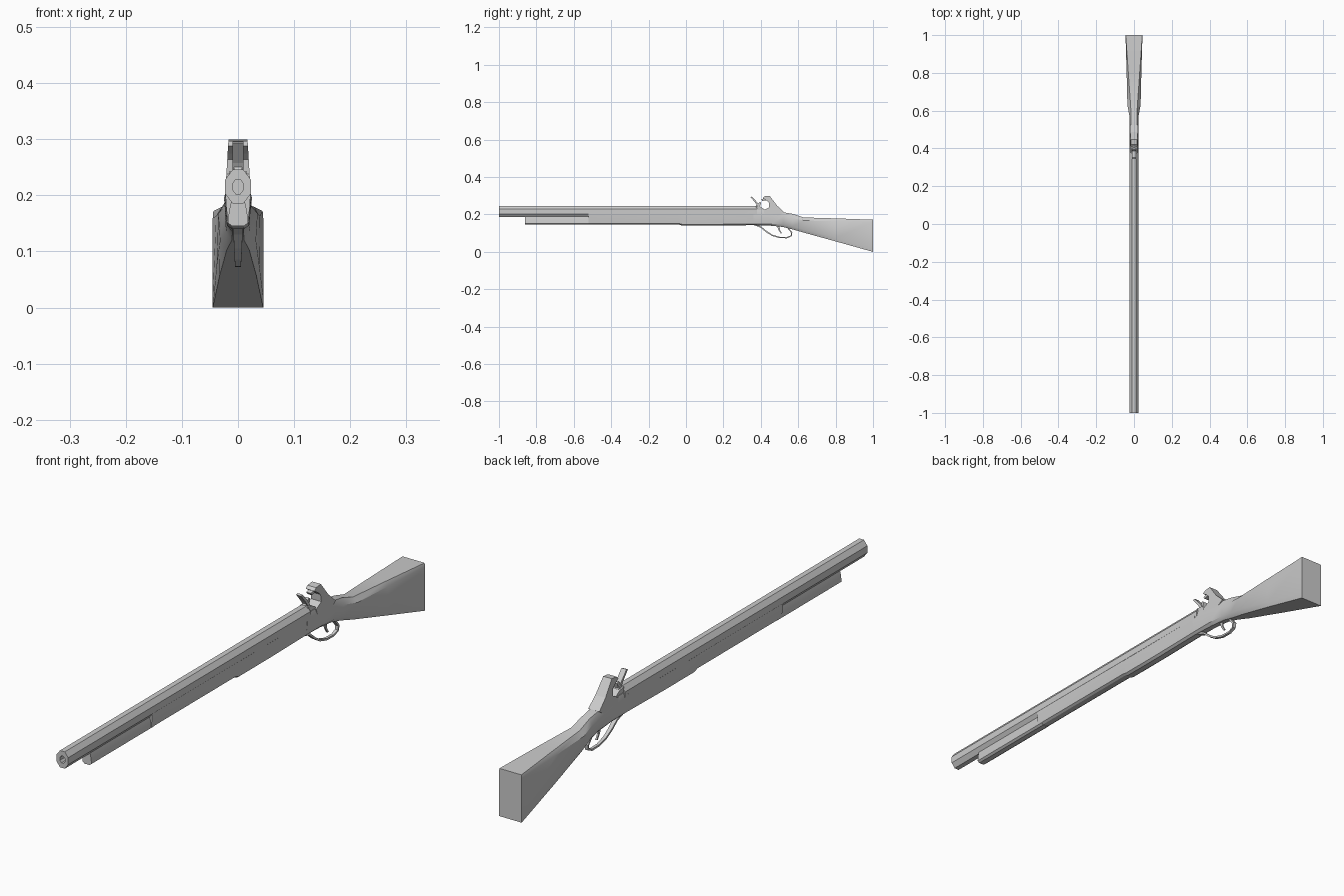
import bpy, bmesh, math


def make(name, bm, smooth=0):
    bmesh.ops.recalc_face_normals(bm, faces=bm.faces)
    me = bpy.data.meshes.new(name)
    bm.to_mesh(me)
    bm.free()
    ob = bpy.data.objects.new(name, me)
    bpy.context.collection.objects.link(ob)
    if smooth:
        bpy.ops.object.select_all(action='DESELECT')
        bpy.context.view_layer.objects.active = ob
        ob.select_set(True)
        bpy.ops.object.shade_smooth_by_angle(angle=math.radians(smooth))
    return ob


def loft(name, sections, smooth=0):
    """Each section: y, then (half width, z) pairs from bottom to top."""
    bm = bmesh.new()
    rings = []
    for y, *prof in sections:
        pts = [(w, z) for w, z in prof] + [(-w, z) for w, z in reversed(prof)]
        rings.append([bm.verts.new((x, y, z)) for x, z in pts])
    n = len(rings[0])
    for a, b in zip(rings, rings[1:]):
        for i in range(n):
            j = (i + 1) % n
            bm.faces.new((a[i], a[j], b[j], b[i]))
    bm.faces.new(rings[0])
    bm.faces.new(rings[-1])
    return make(name, bm, smooth)


def plate(name, pts, hw, taper=None):
    """Side profile in (y, z) given thickness across x; taper maps z to half width."""
    bm = bmesh.new()
    w = taper or (lambda z: hw)
    sides = [[bm.verts.new((s * w(z), y, z)) for y, z in pts] for s in (-1, 1)]
    bm.faces.new(sides[0])
    bm.faces.new(sides[1])
    n = len(pts)
    for i in range(n):
        j = (i + 1) % n
        bm.faces.new((sides[0][i], sides[0][j], sides[1][j], sides[1][i]))
    return make(name, bm)


# Octagonal barrel with recessed bore
bm = bmesh.new()
R = 0.031
rings = []
for y, r in ((0.38, R), (-1, R), (-1, 0.013), (-0.85, 0.013)):
    ring = []
    for k in range(8):
        a = math.radians(22.5 + 45 * k)
        ring.append(bm.verts.new((r * 0.8 * math.cos(a), y,
                                  0.2155 + r * 1.06 * math.sin(a))))
    rings.append(ring)
for a, b in zip(rings, rings[1:]):
    for i in range(8):
        j = (i + 1) % 8
        bm.faces.new((a[i], a[j], b[j], b[i]))
bm.faces.new(rings[0])
bm.faces.new(rings[-1])
make("barrel", bm)

# Slim fore end below the muzzle
nose = [(0.010, 0.145), (0.018, 0.151), (0.016, 0.172), (0.012, 0.19)]
loft("fore_end", [(-0.86, *nose), (-0.50, *nose)], 30)

# Fore stock that cradles the barrel, with a deeper swell from the middle back
slim = [(0.010, 0.147), (0.018, 0.152), (0.0215, 0.185), (0.0225, 0.212)]
deep = [(0.011, 0.140), (0.020, 0.147), (0.0225, 0.185), (0.0225, 0.212)]
loft("fore_stock", [(-0.52, *slim), (-0.04, *slim), (-0.02, *deep),
                    (0.15, *deep),
                    (0.37, (0.011, 0.143), (0.020, 0.15), (0.024, 0.19), (0.023, 0.215))], 30)

# Wrist and flared butt
loft("butt_stock", [
    (0.36, (0.011, 0.143), (0.020, 0.150), (0.025, 0.195), (0.018, 0.225)),
    (0.45, (0.010, 0.140), (0.020, 0.150), (0.025, 0.195), (0.018, 0.222)),
    (0.52, (0.010, 0.133), (0.020, 0.145), (0.024, 0.190), (0.016, 0.212)),
    (0.57, (0.011, 0.120), (0.022, 0.135), (0.024, 0.180), (0.015, 0.203)),
    (0.63, (0.020, 0.103), (0.032, 0.120), (0.035, 0.168), (0.018, 0.184)),
    (0.80, (0.033, 0.056), (0.038, 0.075), (0.039, 0.163), (0.030, 0.179)),
    (1.00, (0.045, 0.000), (0.045, 0.020), (0.045, 0.160), (0.044, 0.172))], 35)

# Hammer leaning back over the breech, flaring into the wrist
plate("hammer", [(0.41, 0.288), (0.42, 0.297), (0.447, 0.30), (0.487, 0.247),
                 (0.525, 0.212), (0.50, 0.195), (0.42, 0.20), (0.415, 0.222),
                 (0.445, 0.238), (0.443, 0.264), (0.43, 0.275)], 0.018,
      lambda z: 0.017 + 0.006 * (0.3 - z) / 0.1)
plate("hammer_jaw", [(0.408, 0.272), (0.402, 0.281), (0.43, 0.29), (0.44, 0.278)], 0.009)

# Frizzen, its foot and the pan
plate("frizzen", [(0.345, 0.293), (0.353, 0.296), (0.385, 0.26), (0.402, 0.235),
                  (0.392, 0.228), (0.374, 0.258)], 0.010)
plate("frizzen_foot", [(0.375, 0.246), (0.394, 0.268), (0.402, 0.262), (0.396, 0.244)], 0.007)
plate("pan", [(0.375, 0.20), (0.375, 0.243), (0.40, 0.24), (0.43, 0.22), (0.44, 0.20)], 0.016)

# Trigger guard strap
bm = bmesh.new()
path = [(0.365, 0.146, 0.009), (0.40, 0.133, 0.008), (0.43, 0.108, 0.007),
        (0.46, 0.089, 0.006), (0.50, 0.077, 0.005), (0.54, 0.076, 0.005),
        (0.563, 0.086, 0.006), (0.565, 0.103, 0.007), (0.545, 0.128, 0.008)]
rows = [[bm.verts.new((s * w, y, z)) for s in (-1, 1)] for y, z, w in path]
for a, b in zip(rows, rows[1:]):
    bm.faces.new((a[0], a[1], b[1], b[0]))
guard = make("trigger_guard", bm)
mod = guard.modifiers.new("thickness", 'SOLIDIFY')
mod.thickness = 0.007
mod.offset = 0

# Trigger
plate("trigger", [(0.485, 0.145), (0.50, 0.145), (0.502, 0.118), (0.513, 0.10),
                  (0.507, 0.098), (0.494, 0.117)], 0.003)
